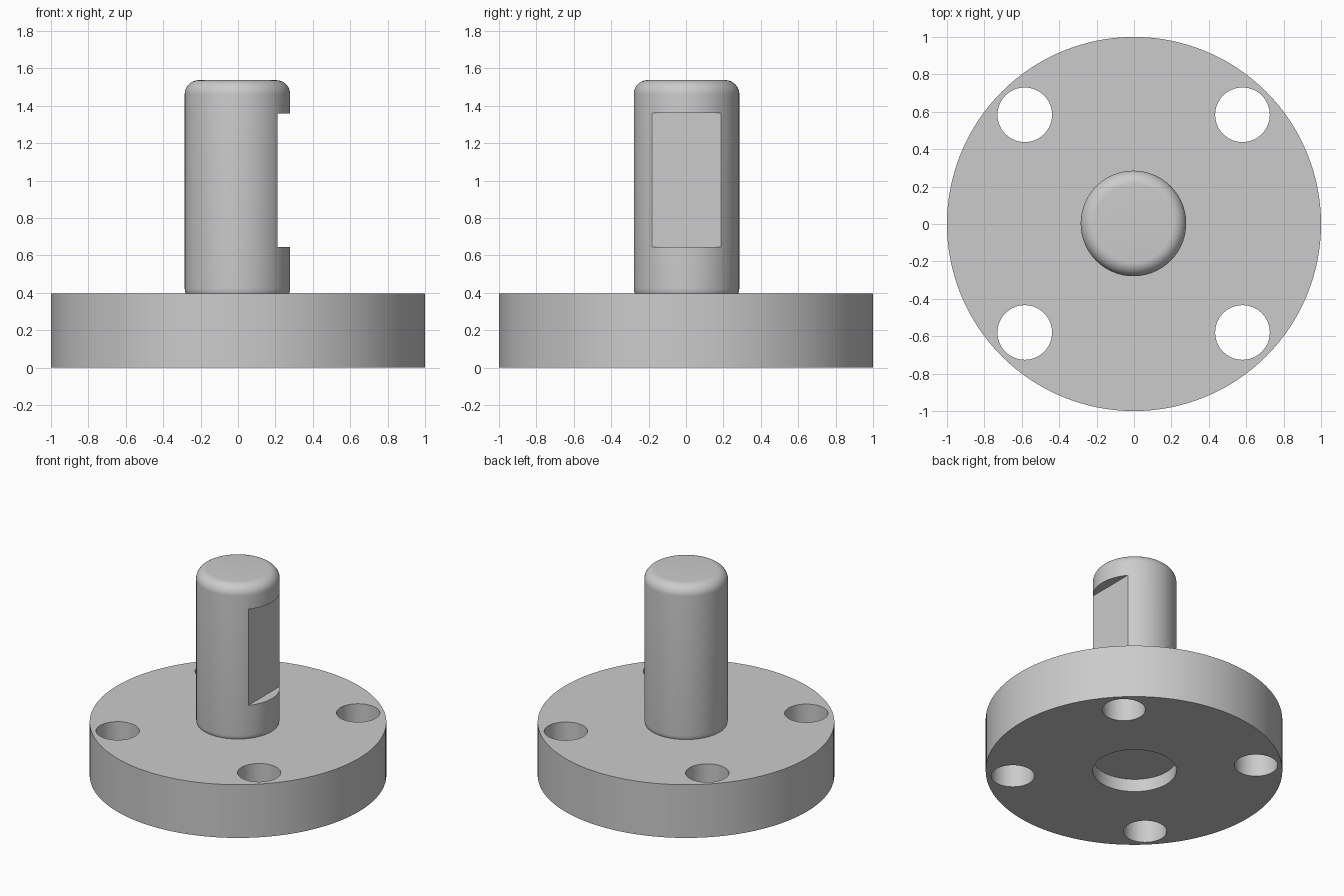
import bpy, bmesh, math
from mathutils import Vector, Matrix

cube = bpy.data.objects.get("Cube")
if cube:
    bpy.data.objects.remove(cube, do_unlink=True)

grey = bpy.data.materials.new("plain grey")
grey.use_nodes = True
grey.diffuse_color = (0.6, 0.6, 0.6, 1)
grey.node_tree.nodes["Principled BSDF"].inputs["Base Color"].default_value = grey.diffuse_color

CX, CY = -0.003, 0.003          # shaft axis
BASE_H, SHAFT_R, TOP = 0.396, 0.282, 1.537
FILLET, SHAFT_BOTTOM = 0.075, 0.35


def lathe(name, profile, centre, steps=96):
    """Turn a profile of (radius, height) points into a solid."""
    bm = bmesh.new()
    verts = [bm.verts.new((r, 0, z)) for r, z in profile]
    edges = [bm.edges.new(pair) for pair in zip(verts, verts[1:])]
    bmesh.ops.spin(bm, geom=verts + edges, cent=(0, 0, 0), axis=(0, 0, 1),
                   angle=math.tau, steps=steps)
    bmesh.ops.remove_doubles(bm, verts=bm.verts, dist=1e-5)
    bmesh.ops.holes_fill(bm, edges=[e for e in bm.edges if e.is_boundary], sides=0)
    bmesh.ops.recalc_face_normals(bm, faces=bm.faces)
    bmesh.ops.translate(bm, verts=bm.verts, vec=(*centre, 0))
    return add_object(name, bm)


def add_object(name, bm):
    mesh = bpy.data.meshes.new(name)
    bm.to_mesh(mesh)
    bm.free()
    mesh.materials.append(grey)
    obj = bpy.data.objects.new(name, mesh)
    bpy.context.collection.objects.link(obj)
    return obj


def box(name, low, high):
    bm = bmesh.new()
    low, high = Vector(low), Vector(high)
    bmesh.ops.create_cube(bm, size=1, matrix=Matrix.Translation((low + high) / 2)
                          @ Matrix.Diagonal((*(high - low), 1)))
    return add_object(name, bm)


def cut(obj, cutters):
    """Subtract the cutters, then remove them."""
    bpy.ops.object.select_all(action="DESELECT")
    bpy.context.view_layer.objects.active = obj
    obj.select_set(True)
    for cutter in cutters:
        cutter.hide_render = True
        mod = obj.modifiers.new("cut", "BOOLEAN")
        mod.operation, mod.solver, mod.object = "DIFFERENCE", "EXACT", cutter
        bpy.ops.object.modifier_apply(modifier=mod.name)
        bpy.data.objects.remove(cutter, do_unlink=True)
    bpy.ops.object.shade_smooth_by_angle(angle=math.radians(30))


# Round flange with four bolt holes and a shallow socket underneath
flange = lathe("flange", [(1, 0), (1, BASE_H)], (0, 0), 128)
cutters = [lathe("bolt_hole", [(0.146, -0.1), (0.146, 0.5)],
                 (sx * 0.582 - 0.002, sy * 0.582 + 0.002), 64)
           for sx in (-1, 1) for sy in (-1, 1)]
cutters.append(lathe("socket", [(SHAFT_R, -0.1), (SHAFT_R, 0.095)], (CX, CY)))
cut(flange, cutters)

# Shaft with rounded ends, its lower end sunk into the flange
arc = [(SHAFT_R - FILLET + FILLET * math.cos(a), FILLET * math.sin(a))
       for a in (i * math.pi / 20 for i in range(11))]
profile = [(r, SHAFT_BOTTOM + FILLET - h) for r, h in reversed(arc)]
profile += [(r, TOP - FILLET + h) for r, h in arc]
shaft = lathe("shaft", profile, (CX, CY))

# Flat seat milled into the left side of the shaft
cut(shaft, [box("flat_cutter", (0.211, -0.5, 0.645), (0.6, 0.5, 1.36))])
